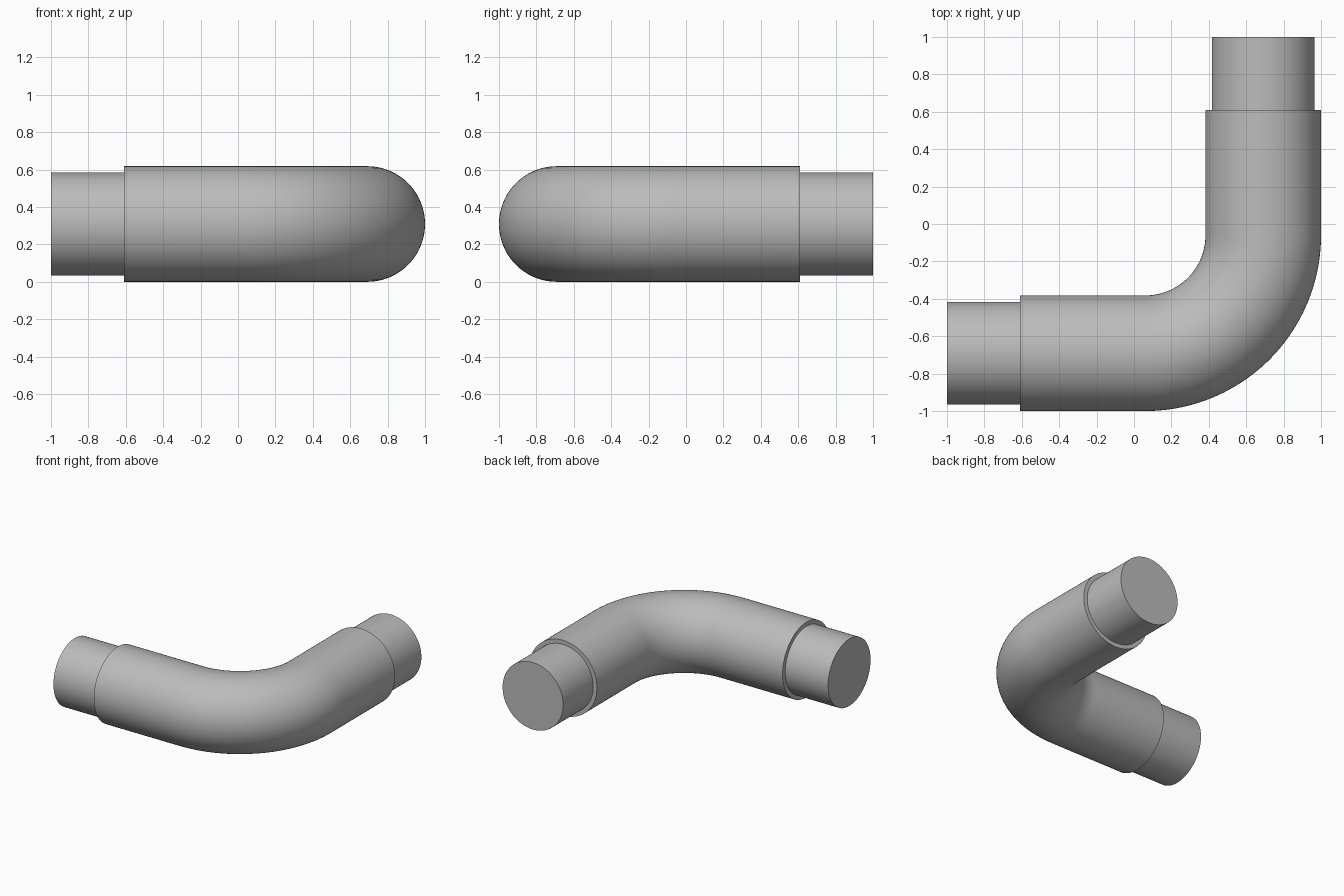
import bpy, bmesh
from math import pi, cos, sin
from mathutils import Vector

cube = bpy.data.objects.get("Cube")
if cube:
    bpy.data.objects.remove(cube, do_unlink=True)

SLEEVE_R, PIPE_R = 0.309, 0.275   # radii of the outer sleeve and inner pipe
AXIS = 0.691                      # offset of both legs from the centre
BEND = 0.06                       # where the straight legs meet the bend
SLEEVE_END, PIPE_END = 0.61, 1.0
SIDES, BEND_STEPS = 96, 48

grey = bpy.data.materials.new("pipe_grey")
grey.use_nodes = True
colour = (0.5, 0.5, 0.5, 1)
grey.diffuse_color = colour
grey.node_tree.nodes["Principled BSDF"].inputs["Base Color"].default_value = colour


def sweep(name, radius, stations):
    """Capped round tube through (position, direction) stations in the xy plane."""
    bm = bmesh.new()
    rings = []
    for pos, heading in stations:
        side = Vector((-sin(heading), cos(heading), 0))
        ring = []
        for i in range(SIDES):
            a = 2 * pi * i / SIDES
            ring.append(bm.verts.new(pos + radius * (cos(a) * side + Vector((0, 0, sin(a))))))
        rings.append(ring)
    for r0, r1 in zip(rings, rings[1:]):
        for i in range(SIDES):
            j = (i + 1) % SIDES
            bm.faces.new((r0[i], r0[j], r1[j], r1[i]))
    bm.faces.new(rings[0])
    bm.faces.new(rings[-1])
    bmesh.ops.recalc_face_normals(bm, faces=bm.faces)
    mesh = bpy.data.meshes.new(name)
    bm.to_mesh(mesh)
    bm.free()
    mesh.materials.append(grey)
    obj = bpy.data.objects.new(name, mesh)
    bpy.context.collection.objects.link(obj)
    bpy.ops.object.select_all(action='DESELECT')
    obj.select_set(True)
    bpy.context.view_layer.objects.active = obj
    bpy.ops.object.shade_smooth_by_angle(angle=pi / 6)


def point(x, y):
    return Vector((x, y, SLEEVE_R))


# Outer sleeve: straight leg, quarter bend, straight leg
bend_r = AXIS - BEND
path = [(point(-SLEEVE_END, -AXIS), 0)]
for k in range(BEND_STEPS + 1):
    t = pi / 2 * k / BEND_STEPS
    path.append((point(BEND + bend_r * sin(t), -BEND - bend_r * cos(t)), t))
path.append((point(AXIS, SLEEVE_END), pi / 2))
sweep("elbow_sleeve", SLEEVE_R, path)

# Narrower pipe ends, seated slightly inside the sleeve
inner = SLEEVE_END - 0.05
sweep("left_pipe_end", PIPE_R, [(point(AXIS, inner), pi / 2), (point(AXIS, PIPE_END), pi / 2)])
sweep("right_pipe_end", PIPE_R, [(point(-PIPE_END, -AXIS), 0), (point(-inner, -AXIS), 0)])
